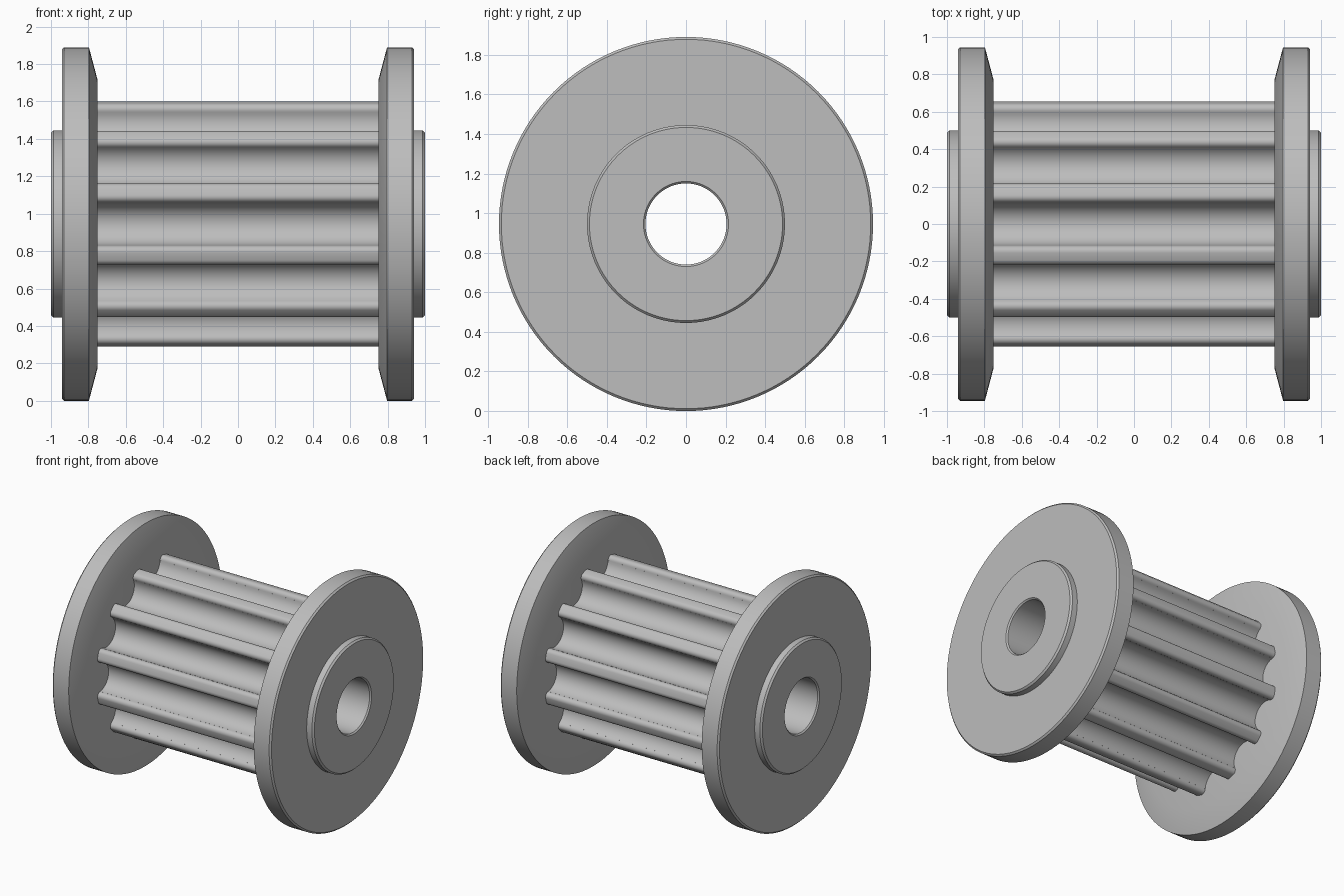
import bpy, bmesh
from math import sin, cos, pi, radians, hypot, atan2, sqrt

if "Cube" in bpy.data.objects:
    bpy.data.objects.remove(bpy.data.objects["Cube"], do_unlink=True)

AXIS_Z = 0.945      # height of the axle
BORE = 0.205
TEETH = 12

steel = bpy.data.materials.new("satin grey metal")
steel.use_nodes = True
GREY = (0.51, 0.51, 0.51, 1)
steel.diffuse_color = GREY
steel.node_tree.nodes["Principled BSDF"].inputs["Base Color"].default_value = GREY


def circle(radius, count, start=0.0):
    return [(radius * cos(start + 2 * pi * i / count),
             radius * sin(start + 2 * pi * i / count)) for i in range(count)]


def ring_solid(name, loops):
    """Join (x, outline) loops in order, last to first, into a closed ring."""
    bm = bmesh.new()
    rows = [[bm.verts.new((x, y, z)) for y, z in pts] for x, pts in loops]
    for a, b in zip(rows, rows[1:] + rows[:1]):
        n = len(a)
        for i in range(n):
            j = (i + 1) % n
            bm.faces.new((a[i], a[j], b[j], b[i]))
    bmesh.ops.recalc_face_normals(bm, faces=bm.faces)
    mesh = bpy.data.meshes.new(name)
    bm.to_mesh(mesh)
    bm.free()
    mesh.materials.append(steel)
    obj = bpy.data.objects.new(name, mesh)
    bpy.context.collection.objects.link(obj)
    obj.location.z = AXIS_Z
    bpy.ops.object.select_all(action="DESELECT")
    obj.select_set(True)
    bpy.context.view_layer.objects.active = obj
    bpy.ops.object.shade_smooth_by_angle(angle=radians(25))
    return obj


def arc(cx, cy, r, a0, a1, steps):
    angles = [a0 + (a1 - a0) * i / steps for i in range(steps + 1)]
    return [(cx + r * cos(radians(a)), cy + r * sin(radians(a))) for a in angles]


# Outline of the toothed barrel: round-bottomed grooves, filleted tooth tips
tip, groove, depth, fillet = 0.672, 0.115, 0.154, 0.032
side = groove + fillet
lift = sqrt((tip - fillet) ** 2 - side ** 2)
lean = 90 - atan2(side, lift) * 180 / pi
right_half = (arc(0, tip - depth + groove, groove, -90, -5, 10)
              + arc(side, lift, fillet, 180, lean, 6))
one_groove = [(-u, v) for u, v in reversed(right_half[1:])] + right_half
outline = []
for k in range(TEETH):
    for u, v in one_groove:
        a = atan2(u, v) + 2 * pi * k / TEETH
        r = hypot(u, v)
        outline.append((r * cos(a), r * sin(a)))

inner = circle(BORE, len(outline), -pi / TEETH)
ring_solid("toothed_barrel", [(-0.76, outline), (0.76, outline),
                              (0.76, inner), (-0.76, inner)])

# Flange, hub and bore rim in one turned profile (x, radius) per end
end_profile = [(0.752, BORE), (0.752, 0.775), (0.797, 0.945), (0.93, 0.945),
               (0.942, 0.933), (0.942, 0.5), (0.987, 0.5), (1.0, 0.488),
               (1.0, 0.215), (0.99, BORE)]
for name, s in (("left_flange", 1), ("right_flange", -1)):
    ring_solid(name, [(s * x, circle(r, 128)) for x, r in end_profile])
